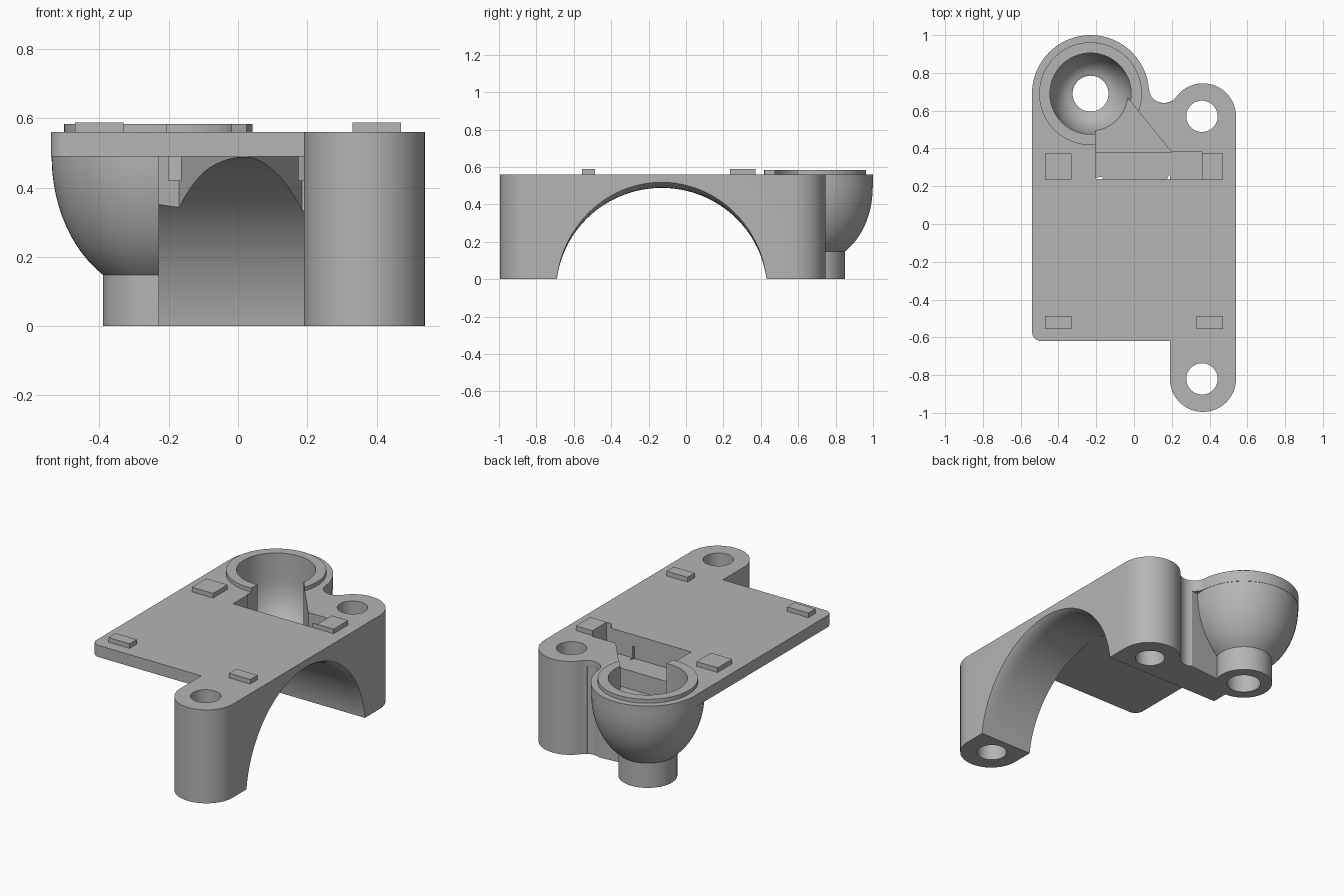
import bpy, bmesh
from math import sin, cos, pi, radians, sqrt

if "Cube" in bpy.data.objects:
    bpy.data.objects.remove(bpy.data.objects["Cube"])

grey = bpy.data.materials.new("plain grey")
grey.diffuse_color = (0.46, 0.46, 0.46, 1)
grey.use_nodes = True
grey.node_tree.nodes["Principled BSDF"].inputs["Base Color"].default_value = grey.diffuse_color

CUP = (-0.23, 0.69)
FRONT_POST, BACK_POST = (0.365, -0.82), (0.365, 0.57)
FILLET = (0.159, 0.720)


def arc(c, r, a0, a1, n=24):
    return [(c[0] + r * cos(radians(a0 + (a1 - a0) * i / n)),
             c[1] + r * sin(radians(a0 + (a1 - a0) * i / n))) for i in range(n + 1)]


def make(name, bm):
    bmesh.ops.remove_doubles(bm, verts=bm.verts, dist=1e-5)
    bmesh.ops.recalc_face_normals(bm, faces=bm.faces)
    me = bpy.data.meshes.new(name)
    bm.to_mesh(me)
    bm.free()
    ob = bpy.data.objects.new(name, me)
    bpy.context.collection.objects.link(ob)
    me.materials.append(grey)
    return ob


def loft(name, rings):
    """Closed solid skinned through rings of equal point count."""
    bm = bmesh.new()
    rows = [[bm.verts.new(p) for p in ring] for ring in rings]
    n = len(rows[0])
    for a, b in zip(rows, rows[1:]):
        for i in range(n):
            j = (i + 1) % n
            bm.faces.new((a[i], a[j], b[j], b[i]))
    bm.faces.new(rows[0])
    bm.faces.new(rows[-1])
    return make(name, bm)


def prism(name, outline, z0, z1):
    return loft(name, [[(x, y, z) for x, y in outline] for z in (z0, z1)])


def box(name, x0, x1, y0, y1, z0, z1):
    return prism(name, [(x0, y0), (x1, y0), (x1, y1), (x0, y1)], z0, z1)


def lathe(name, profile, c):
    """Solid of revolution from (radius, z) points, capped at both ends."""
    return loft(name, [[(x, y, z) for x, y in arc(c, r, 0, 360, 72)[:-1]] for r, z in profile])


def combine(base, other, op):
    mod = base.modifiers.new(op, "BOOLEAN")
    mod.operation, mod.object, mod.solver = op, other, "EXACT"
    dg = bpy.context.evaluated_depsgraph_get()
    me = bpy.data.meshes.new_from_object(base.evaluated_get(dg))
    base.modifiers.clear()
    base.data = me
    bpy.data.objects.remove(other)


# Top plate with the post and cup outlines merged by a concave fillet
body = prism("bracket_body",
             arc((-0.49, -0.57), 0.05, 180, 270, 8) + [(0.19, -0.62)]
             + arc(FRONT_POST, 0.175, 180, 360) + arc(BACK_POST, 0.175, 0, 144)
             + arc(FILLET, 0.08, -36, -175.6) + arc(CUP, 0.31, 4.4, 180, 36), 0.49, 0.56)

# Side wall, carrying both screw posts
wall = prism("side_wall", arc(FRONT_POST, 0.175, 180, 360) + arc(BACK_POST, 0.175, 0, 144)
             + arc(FILLET, 0.08, -36, -90) + [(0.159, 0.5), (0.19, 0.45)], 0, 0.53)

# Rear block between post and cup, with a gusset tongue under the plate
block = prism("rear_block", [(-0.23, 0.62), (-0.23, 0.24), (-0.17, 0.25), (-0.09, 0.07),
                             (0.0, -0.1), (0.03, -0.1), (0.10, 0.07), (0.185, 0.26),
                             (0.3, 0.26), (0.3, 0.6)]
              + arc(FILLET, 0.079, -60, -120, 8), 0, 0.525)

# Cup: foot, rounded bowl and raised rim
bowl = [(0.308 * sqrt(1 - (d / 0.40) ** 2), 0.49 - d) for d in [0.342 * (1 - i / 16) for i in range(17)]]
cup = lathe("cup", [(0.16, 0), (0.16, 0.148)] + bowl
            + [(0.308, 0.515), (0.272, 0.515), (0.272, 0.583)], CUP)

for part in (wall, block, cup):
    combine(body, part, "UNION")

# Four raised pads
for x0 in (-0.47, 0.33):
    for y0, y1 in ((-0.555, -0.487), (0.235, 0.372)):
        combine(body, box("pad", x0, x0 + 0.14, y0, y1, 0.54, 0.588), "UNION")

# Round arch, flaring out toward the outer side
rings = []
for x, flare in ((-0.8, 0), (0.45, 0), (0.48, 0.003), (0.505, 0.009), (0.525, 0.018),
                 (0.54, 0.03), (0.6, 0.07)):
    rings.append([(x, -0.13 + 0.565 * cos(t), -0.07 + (0.558 + flare) * sin(t))
                  for t in [pi * i / 64 for i in range(65)]])
combine(body, loft("arch_cutter", rings), "DIFFERENCE")

# Cup cavity
cavity = [(0.085 + 0.13 * sin(t), 0.42 - 0.22 * cos(t)) for t in [pi / 2 * i / 14 for i in range(1, 15)]]
combine(body, lathe("cavity_cutter", [(0.095, -0.1), (0.095, 0.199)] + cavity + [(0.215, 0.8)], CUP),
        "DIFFERENCE")

# Slot leading from the cup into the plate
combine(body, box("slot_cutter", -0.2, 0.36, 0.237, 0.381, 0.42, 0.8), "DIFFERENCE")
combine(body, prism("funnel_cutter", [(-0.205, 0.38), (0.2, 0.38), (-0.04, 0.675), (-0.205, 0.62)],
                    0.31, 0.81), "DIFFERENCE")

# Screw holes
for c in (FRONT_POST, BACK_POST):
    combine(body, prism("hole_cutter", arc((0.36, c[1]), 0.083, 0, 360, 48)[:-1], -0.1, 0.9), "DIFFERENCE")

bpy.context.view_layer.objects.active = body
body.select_set(True)
bpy.ops.object.shade_smooth_by_angle(angle=radians(30))
